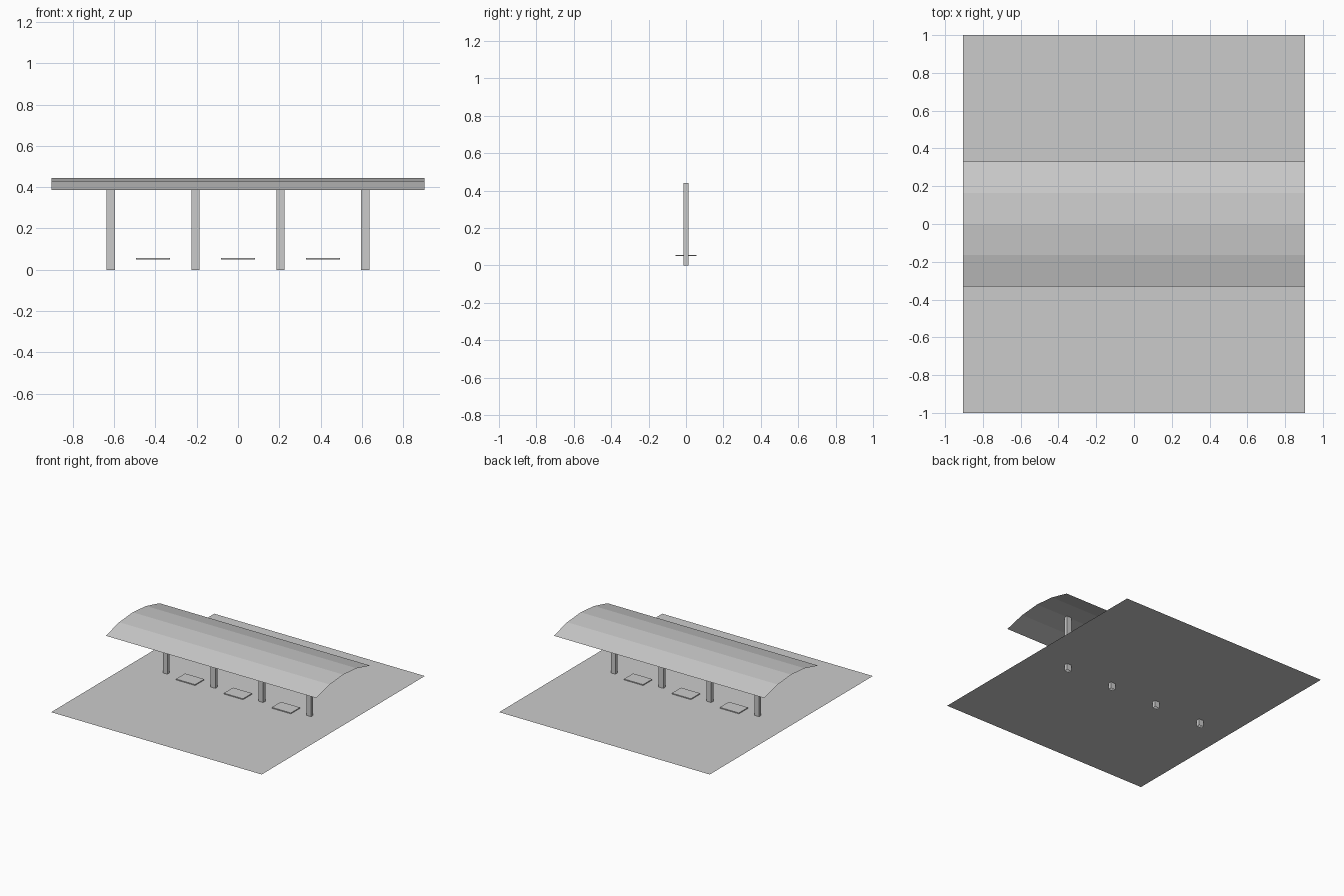
import bpy, bmesh

if "Cube" in bpy.data.objects:
    bpy.data.objects.remove(bpy.data.objects["Cube"])


def make_object(name, bm):
    mesh = bpy.data.meshes.new(name)
    bm.to_mesh(mesh)
    bm.free()
    obj = bpy.data.objects.new(name, mesh)
    bpy.context.collection.objects.link(obj)
    return obj


def box(name, x, half_x, half_y, z0, z1, open_ends=""):
    """Box resting between z0 and z1; open_ends may hold 't' and 'b'."""
    bm = bmesh.new()
    bmesh.ops.create_cube(bm, size=2)
    bm.normal_update()
    drop = [f for f in bm.faces if (f.normal.z > 0.5 and "t" in open_ends)
            or (f.normal.z < -0.5 and "b" in open_ends)]
    bmesh.ops.delete(bm, geom=drop, context="FACES_ONLY")
    for v in bm.verts:
        v.co = (x + v.co.x * half_x, v.co.y * half_y, z1 if v.co.z > 0 else z0)
    return make_object(name, bm)


def strip(name, profile, half_x):
    """Single-skin sheet: (y, z) profile swept along x."""
    bm = bmesh.new()
    rows = [[bm.verts.new((x, y, z)) for x in (-half_x, half_x)] for y, z in profile]
    for a, b in zip(rows, rows[1:]):
        bm.faces.new((a[0], a[1], b[1], b[0]))
    return make_object(name, bm)


HALF_LENGTH = 0.904
PLATFORM_Z = 0.05

# Platform sheet
strip("platform", [(-1, PLATFORM_Z), (1, PLATFORM_Z)], HALF_LENGTH)

# Shallow arched canopy in four facets
strip("canopy_roof", [(-0.33, 0.387), (-0.165, 0.429), (0, 0.443),
                      (0.165, 0.429), (0.33, 0.387)], HALF_LENGTH)

# Row of posts, open at the ends
for i in range(4):
    box(f"post_{i + 1}", (i - 1.5) * 0.411, 0.02, 0.0135, 0, 0.441, "tb")

# Low slabs between the posts
for i in range(3):
    box(f"floor_slab_{i + 1}", (i - 1) * 0.411, 0.082, 0.056, PLATFORM_Z, 0.057, "b")
